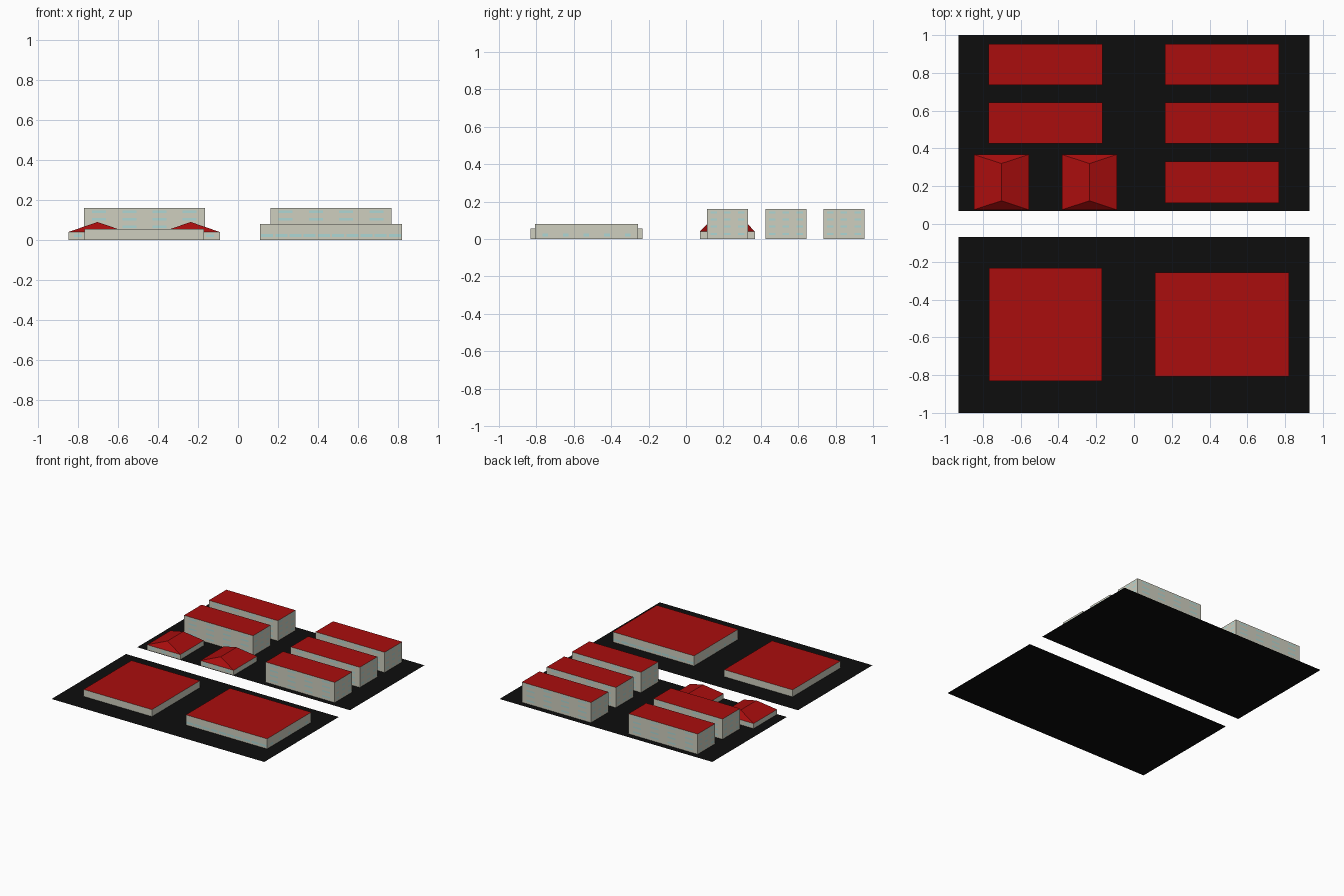
import bpy, bmesh

if "Cube" in bpy.data.objects:
    bpy.data.objects.remove(bpy.data.objects["Cube"])


def material(name, color):
    m = bpy.data.materials.new(name)
    m.diffuse_color = (*color, 1)
    m.use_nodes = True
    m.node_tree.nodes["Principled BSDF"].inputs["Base Color"].default_value = m.diffuse_color
    return m


WALL = material("wall", (0.62, 0.62, 0.52))
ROOF = material("roof", (0.40, 0.004, 0.004))
GLASS = material("glass", (0.42, 0.68, 0.66))
ASPHALT = material("asphalt", (0.004, 0.004, 0.004))


def mesh_object(name, faces, mats):
    """faces: list of (points, material index)"""
    bm = bmesh.new()
    for pts, mi in faces:
        bm.faces.new([bm.verts.new(p) for p in pts]).material_index = mi
    bmesh.ops.remove_doubles(bm, verts=bm.verts, dist=1e-5)
    me = bpy.data.meshes.new(name)
    bm.to_mesh(me)
    bm.free()
    for m in mats:
        me.materials.append(m)
    ob = bpy.data.objects.new(name, me)
    bpy.context.collection.objects.link(ob)
    return ob


def rect(x0, x1, y0, y1, z):
    return [(x0, y0, z), (x1, y0, z), (x1, y1, z), (x0, y1, z)]


def walls(x0, x1, y0, y1, h):
    lo, hi = rect(x0, x1, y0, y1, 0), rect(x0, x1, y0, y1, h)
    return [([lo[i], lo[(i + 1) % 4], hi[(i + 1) % 4], hi[i]], 0) for i in range(4)]


def block(name, x0, x1, y0, y1, h):
    """Flat-roofed building, open at the ground"""
    mesh_object(name, walls(x0, x1, y0, y1, h) + [(rect(x0, x1, y0, y1, h), 1)], [WALL, ROOF])


def house(name, x0, x1, y0, y1, eave, ridge, inset):
    """Small house with a hip roof"""
    a, b, c, d = rect(x0, x1, y0, y1, eave)
    xm = (x0 + x1) / 2
    f, k = (xm, y0 + inset, ridge), (xm, y1 - inset, ridge)
    roof = [([a, b, f], 1), ([b, c, k, f], 1), ([c, d, k], 1), ([d, a, f, k], 1)]
    mesh_object(name, walls(x0, x1, y0, y1, eave) + roof, [WALL, ROOF])


def windows(name, x0, x1, y0, y1, cols_x, cols_y, rows, w, h):
    """Rows of thin panes on all four walls"""
    e, faces = 0.0008, []
    for z in rows:
        for i in range(cols_x):
            c = x0 + (x1 - x0) * (i + 0.5) / cols_x
            p, q = c - w / 2, c + w / 2
            faces.append(([(p, y0 - e, z), (q, y0 - e, z), (q, y0 - e, z + h), (p, y0 - e, z + h)], 0))
            faces.append(([(q, y1 + e, z), (p, y1 + e, z), (p, y1 + e, z + h), (q, y1 + e, z + h)], 0))
        for i in range(cols_y):
            c = y0 + (y1 - y0) * (i + 0.5) / cols_y
            p, q = c - w / 4, c + w / 4
            faces.append(([(x1 + e, p, z), (x1 + e, q, z), (x1 + e, q, z + h), (x1 + e, p, z + h)], 0))
            faces.append(([(x0 - e, q, z), (x0 - e, p, z), (x0 - e, p, z + h), (x0 - e, q, z + h)], 0))
    mesh_object(name, faces, [GLASS])


# ground plates either side of the street
for name, y0, y1 in (("back_ground", 0.07, 1.0), ("front_ground", -1.0, -0.07)):
    mesh_object(name, [(rect(-0.93, 0.93, y0, y1, 0), 0)], [ASPHALT])

# long apartment blocks
spots = [(-0.77, 0.735), (-0.77, 0.425), (0.163, 0.735), (0.163, 0.425), (0.163, 0.112)]
for n, (x, y) in enumerate(spots, 1):
    box = (x, x + 0.604, y, y + 0.219)
    block(f"apartment_block_{n}", *box, 0.16)
    windows(f"apartment_windows_{n}", *box, 4, 3, (0.02, 0.06, 0.098, 0.136), 0.07, 0.012)

# low wide halls in the front plot
block("left_hall", -0.768, -0.17, -0.832, -0.233, 0.055)
block("right_hall", 0.11, 0.82, -0.808, -0.257, 0.08)
windows("right_hall_windows", 0.11, 0.82, -0.808, -0.257, 10, 5, (0.014,), 0.06, 0.015)

# hip-roofed houses
for n, x in enumerate((-0.848, -0.382), 1):
    house(f"house_{n}", x, x + 0.291, 0.075, 0.368, 0.04, 0.09, 0.048)
    windows(f"house_windows_{n}", x, x + 0.291, 0.075, 0.368, 3, 3, (0.014,), 0.04, 0.014)
